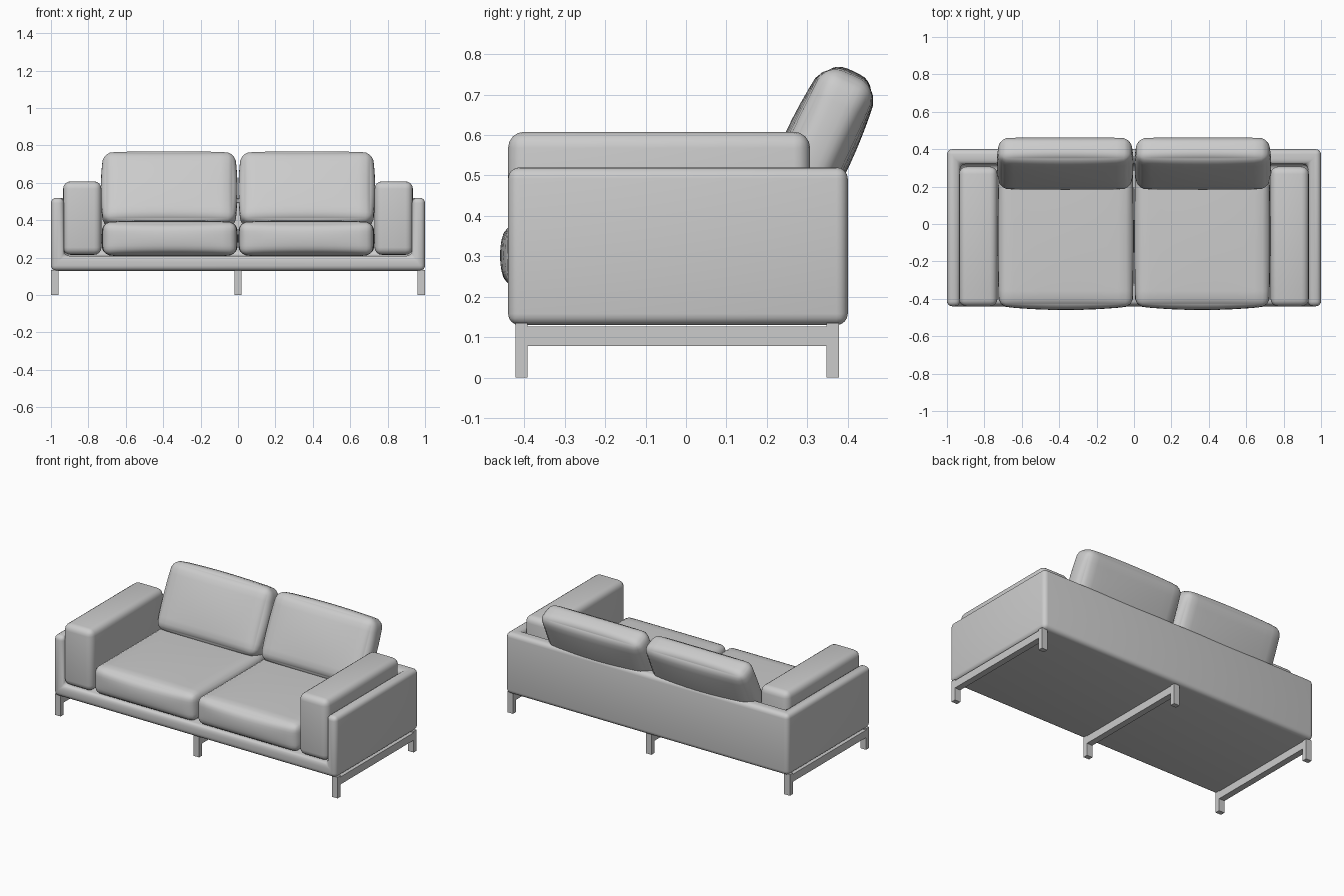
import bpy, bmesh, math
from mathutils import Vector

old = bpy.data.objects.get("Cube")
if old:
    bpy.data.objects.remove(old, do_unlink=True)

# Single flat colour
grey = bpy.data.materials.new("plain_grey")
grey.use_nodes = True
grey.diffuse_color = (0.6, 0.6, 0.6, 1)
grey.node_tree.nodes["Principled BSDF"].inputs["Base Color"].default_value = (0.6, 0.6, 0.6, 1)


def finish(bm, name, angle=None):
    mesh = bpy.data.meshes.new(name)
    bm.to_mesh(mesh)
    bm.free()
    ob = bpy.data.objects.new(name, mesh)
    bpy.context.collection.objects.link(ob)
    mesh.materials.append(grey)
    if angle:
        smooth(ob, angle)
    return ob


def smooth(ob, angle):
    bpy.ops.object.select_all(action='DESELECT')
    ob.select_set(True)
    bpy.context.view_layer.objects.active = ob
    bpy.ops.object.shade_smooth_by_angle(angle=math.radians(angle))


def box(name, lo, hi, radius=0, angle=None):
    """Box between two corners, with optional rounded edges."""
    lo, hi = Vector(lo), Vector(hi)
    bm = bmesh.new()
    bmesh.ops.create_cube(bm, size=1)
    for v in bm.verts:
        v.co = (lo + hi) / 2 + v.co * (hi - lo)
    if radius:
        bmesh.ops.bevel(bm, geom=bm.edges[:], offset=radius, segments=4,
                        profile=0.5, affect='EDGES', clamp_overlap=True)
    return finish(bm, name, angle)


def cushion(name, centre, half, radius, bulge, tilt=0):
    """Rounded box whose faces swell outward in the middle."""
    bm = bmesh.new()
    bmesh.ops.create_cube(bm, size=2)
    bmesh.ops.subdivide_edges(bm, edges=bm.edges[:], cuts=13, use_grid_fill=True)
    half = Vector(half)
    for v in bm.verts:
        t = [math.sin(c * math.pi / 2) for c in v.co]
        p = Vector([t[i] * half[i] for i in range(3)])
        core = Vector([max(radius - half[i], min(half[i] - radius, p[i])) for i in range(3)])
        off = p - core
        if off.length > 0:
            p = core + off.normalized() * radius
        for i in range(3):
            a, b = t[(i + 1) % 3], t[(i + 2) % 3]
            p[i] += bulge[i] * t[i] * (1 - a * a) * (1 - b * b)
        v.co = p
    ob = finish(bm, name, 50)
    ob.location = centre
    ob.rotation_euler.x = -math.radians(tilt)
    return ob


# Outer shell: floor, two sides and back in one piece, open to front and top
shell = box("frame_shell", (-1, -0.44, 0.13), (1, 0.40, 0.52))
cutter = box("shell_cutter", (-0.93, -0.8, 0.21), (0.93, 0.32, 0.9))
cutter.hide_render = True
cut = shell.modifiers.new("opening", 'BOOLEAN')
cut.operation = 'DIFFERENCE'
cut.solver = 'EXACT'
cut.object = cutter
bev = shell.modifiers.new("soft_edges", 'BEVEL')
bev.width = 0.028
bev.segments = 4
bev.limit_method = 'ANGLE'
bpy.ops.object.select_all(action='DESELECT')
shell.select_set(True)
bpy.context.view_layer.objects.active = shell
for m in ("opening", "soft_edges"):
    bpy.ops.object.modifier_apply(modifier=m)
bpy.data.objects.remove(cutter, do_unlink=True)
smooth(shell, 40)

for side, s in (("left", 1), ("right", -1)):
    # Padded arm inside the shell
    xs = sorted((s * 0.73, s * 0.935))
    box(side + "_arm", (xs[0], -0.44, 0.215), (xs[1], 0.307, 0.608), 0.04, 40)
    # Seat and leaning back cushions
    cushion(side + "_seat_cushion", (s * 0.365, -0.065, 0.302), (0.358, 0.375, 0.09),
            0.045, (0.006, 0.02, 0.008))
    cushion(side + "_back_cushion", (s * 0.368, 0.323, 0.561), (0.352, 0.073, 0.207),
            0.05, (0.014, 0.016, 0.01), 25)

# Three sled supports: two legs joined by a rail
for name, x in (("left", 0.98), ("middle", 0), ("right", -0.98)):
    a, b = x - 0.02, x + 0.02
    box(name + "_front_leg", (a, -0.422, 0), (b, -0.392, 0.135))
    box(name + "_back_leg", (a, 0.347, 0), (b, 0.378, 0.135))
    box(name + "_rail", (a, -0.392, 0.078), (b, 0.347, 0.126))
